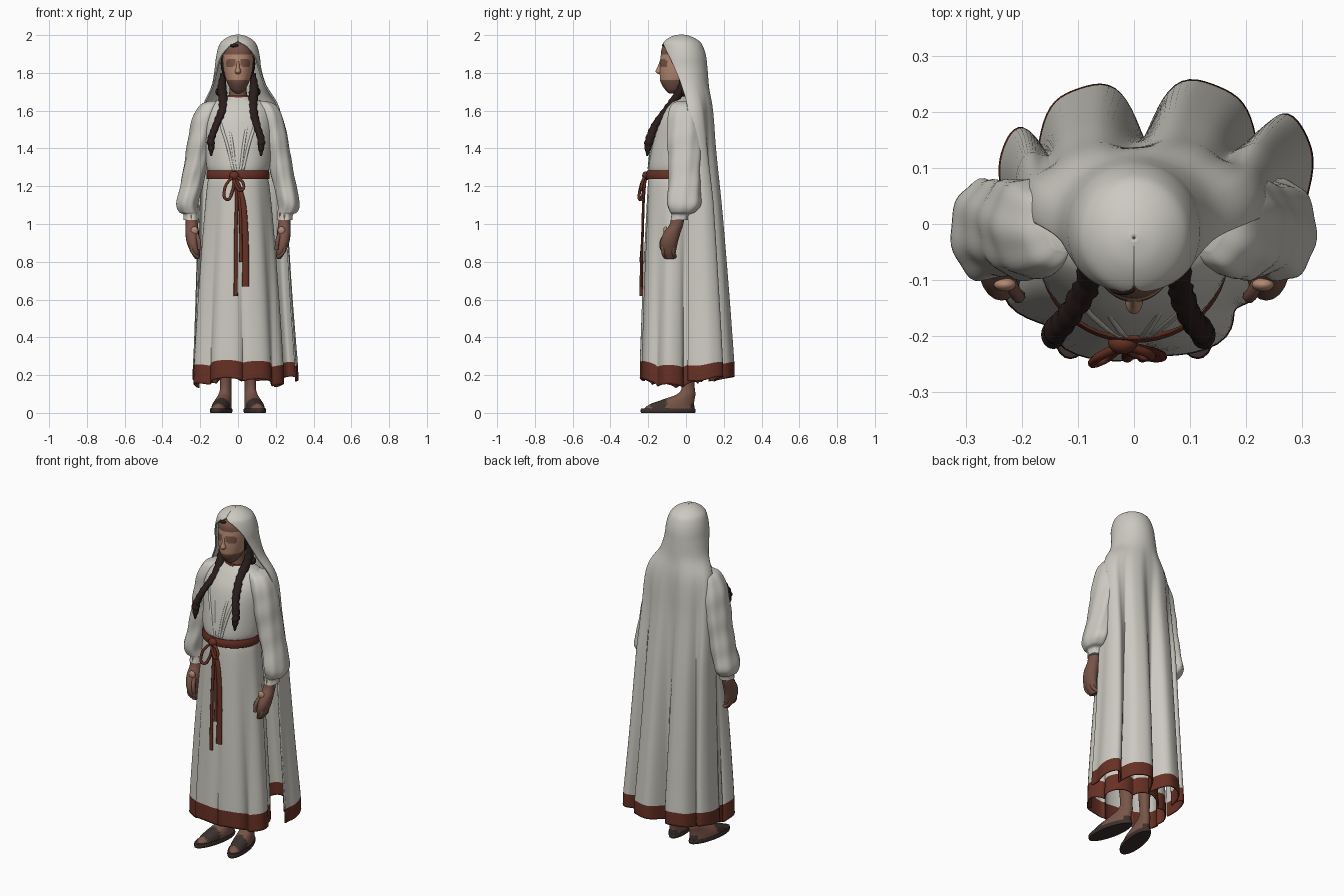
import bpy, bmesh, math
from math import sin, cos, pi, radians, copysign
from mathutils import Vector

if "Cube" in bpy.data.objects:
    bpy.data.objects.remove(bpy.data.objects["Cube"])


def material(name, r, g, b):
    m = bpy.data.materials.new(name)
    m.use_nodes = True
    m.diffuse_color = (r, g, b, 1)
    m.node_tree.nodes["Principled BSDF"].inputs["Base Color"].default_value = (r, g, b, 1)
    return m


CLOTH = material("undyed cloth", .6, .585, .53)
RUST = material("rust trim", .135, .03, .018)
FACE = material("light skin", .46, .25, .165)
SKIN = material("brown skin", .19, .09, .065)
HAIR = material("dark hair", .022, .012, .011)
LEATHER = material("dark leather", .045, .03, .026)


def shade(ob):
    bpy.ops.object.select_all(action='DESELECT')
    ob.select_set(True)
    bpy.context.view_layer.objects.active = ob
    bpy.ops.object.shade_smooth_by_angle(angle=radians(50))


def spline(rings, t):
    """Smooth interpolation through a list of rings."""
    i = min(int(t), len(rings) - 2)
    f = t - i
    a, b, c, d = (rings[max(0, min(len(rings) - 1, i + k))] for k in (-1, 0, 1, 2))
    return [.5 * (2 * q + (r - p) * f + (2 * p - 5 * q + 4 * r - s) * f * f
                  + (3 * q - p - 3 * r + s) * f ** 3) for p, q, r, s in zip(a, b, c, d)]


def loft(name, rings, mats, n=28, steps=6, warp=None, paint=None, cap=True, thick=0):
    """Rings are (x, y, z, half width, half depth[, half arc in degrees]); angle 0 is the back."""
    bm = bmesh.new()
    is_open = len(rings[0]) == 6
    rows = []
    for j in range((len(rings) - 1) * steps + 1):
        v = spline(rings, j / steps)
        arc = radians(min(v[5], 180)) if is_open else pi
        row = []
        for k in range(n + 1 if is_open else n):
            u = k / n
            a = arc * (2 * u - 1)
            p = Vector((v[0] + v[3] * sin(a), v[1] + v[4] * cos(a), v[2]))
            row.append(bm.verts.new(warp(p, u, v) if warp else p))
        rows.append((v[2], row))
    for (z0, r0), (z1, r1) in zip(rows, rows[1:]):
        for k in range(n):
            m = (k + 1) % len(r0)
            f = bm.faces.new((r0[k], r0[m], r1[m], r1[k]))
            if paint:
                c = f.calc_center_median()
                f.material_index = paint(c, (z0 + z1) / 2)
    if cap and not is_open:
        bm.faces.new(rows[0][1])
        bm.faces.new(rows[-1][1])
    bmesh.ops.recalc_face_normals(bm, faces=bm.faces)
    me = bpy.data.meshes.new(name)
    bm.to_mesh(me)
    bm.free()
    for m in mats:
        me.materials.append(m)
    ob = bpy.data.objects.new(name, me)
    bpy.context.collection.objects.link(ob)
    shade(ob)
    if thick:
        s = ob.modifiers.new("thickness", 'SOLIDIFY')
        s.thickness = thick
        s.offset = 0
    return ob


def tube(name, pts, r, mat):
    cu = bpy.data.curves.new(name, 'CURVE')
    cu.dimensions = '3D'
    cu.bevel_depth = r
    cu.bevel_resolution = 2
    cu.use_fill_caps = True
    sp = cu.splines.new('BEZIER')
    sp.bezier_points.add(len(pts) - 1)
    for b, p in zip(sp.bezier_points, pts):
        b.co = p
        b.handle_left_type = b.handle_right_type = 'AUTO'
    cu.materials.append(mat)
    ob = bpy.data.objects.new(name, cu)
    bpy.context.collection.objects.link(ob)


def ball(name, loc, size, mat):
    bpy.ops.mesh.primitive_uv_sphere_add(segments=24, ring_count=14, location=loc)
    ob = bpy.context.object
    ob.name = name
    ob.scale = size
    ob.data.materials.append(mat)
    shade(ob)


def hem_paint(c, z):
    return 1 if z < .255 else 0


# Dress: rounded pleats deepen towards the hem, which rises at the front
def pleats(p, u, v):
    low = max(0, min(1, (1.28 - v[2]) / 1.0))
    a = 2 * pi * u
    wave = 7 * a - 2.3
    k = 1 + (.008 + .065 * low) * cos(wave) + .012 * low * sin(17 * a)
    phi = a - pi + .11 * low * sin(wave)
    q = Vector((v[0] + v[3] * sin(phi) * k, v[1] + v[4] * cos(phi) * k, v[2]))
    if v[2] < .7:
        q.z += (.7 - v[2]) / .54 * (.018 * cos(2 * a) + .01 * cos(wave))
    return q


loft("dress", [(0, -.01, 1.675, .058, .058), (0, -.01, 1.66, .09, .07),
               (0, -.012, 1.625, .165, .095), (0, -.03, 1.55, .18, .12),
               (0, -.045, 1.43, .172, .135), (0, -.055, 1.31, .165, .142),
               (0, -.06, 1.26, .15, .132), (0, -.06, 1.2, .162, .14),
               (0, -.06, 1.0, .18, .15), (0, -.065, .7, .2, .158),
               (0, -.067, .42, .215, .164), (0, -.068, .26, .222, .167), (0, -.068, .16, .225, .168)],
     [CLOTH, RUST], n=112, steps=5, warp=pleats, paint=hem_paint, cap=False, thick=.006)
loft("collar_trim", [(0, -.01, 1.68, .06, .06), (0, -.01, 1.668, .066, .064)], [RUST], thick=.006, cap=False)


# Veil: dome over the head, falling over the shoulders in four rounded folds behind
def drape(p, u, v):
    low = max(0, min(1, (1.75 - v[2]) / 1.5))
    square = min(1, low * 2.5)
    back = (p.y - v[1]) / v[4]
    p.y = v[1] + v[4] * copysign(abs(back) ** (1 - .5 * square), back)
    theta = 2 * pi * (4 * u - .4)
    edge = max(0, sin(pi * u)) ** .5
    p.y += low * edge * (.058 * cos(theta) + .006 * sin(2 * pi * 11 * u))
    p.x += low * edge * .03 * sin(theta)
    if v[2] < .6:
        p.z += (.6 - v[2]) * .03 * cos(theta)
    return p


loft("veil", [(0, -.025, 2.0, .002, .002, 180), (0, -.025, 1.99, .045, .048, 180),
              (0, -.022, 1.965, .083, .09, 178), (0, -.018, 1.935, .1, .106, 150),
              (0, -.014, 1.885, .112, .117, 128), (0, -.01, 1.82, .12, .12, 113),
              (.006, .002, 1.73, .142, .116, 102), (.014, .02, 1.64, .19, .113, 97),
              (.018, .026, 1.55, .21, .114, 94), (.02, .03, 1.38, .217, .116, 92),
              (.025, .035, 1.05, .23, .132, 92), (.032, .038, .65, .245, .148, 92),
              (.038, .04, .38, .258, .156, 92), (.04, .04, .26, .265, .16, 92),
              (.04, .04, .18, .268, .162, 92)],
     [CLOTH, RUST], n=120, steps=5, warp=drape, paint=hem_paint, thick=.008)


# Head and neck
def face_paint(c, z):
    if z > 1.9 or z < 1.762:
        return 1
    return 1 if 1.835 < z < 1.87 and .018 < abs(c.x) < .06 else 0


loft("head", [(0, -.075, 1.692, .012, .016), (0, -.066, 1.71, .036, .044),
              (0, -.058, 1.75, .058, .076), (0, -.05, 1.79, .07, .089),
              (0, -.045, 1.84, .077, .094), (0, -.04, 1.89, .08, .094),
              (0, -.035, 1.935, .074, .09), (0, -.03, 1.97, .045, .05)],
     [FACE, SKIN], n=40, paint=face_paint)
loft("nose", [(0, -.128, 1.865, .007, .01), (0, -.132, 1.83, .01, .019),
              (0, -.136, 1.806, .016, .025), (0, -.132, 1.793, .01, .012)], [FACE], n=14)
loft("neck", [(0, -.015, 1.77, .045, .048), (0, -.012, 1.7, .046, .048), (0, -.01, 1.64, .06, .056)], [SKIN])
ball("hair_cap", (0, -.01, 1.85), (.092, .08, .12), HAIR)
ball("hairline_tuft", (-.02, -.117, 1.945), (.022, .01, .01), HAIR)

# Braids, with twisted bulges
def braid_twist(p, u, v):
    k = 1 + .1 * sin(v[2] * 190)
    return Vector((v[0] + (p.x - v[0]) * k, v[1] + (p.y - v[1]) * k, p.z))


for label, s, tip in (("right", -1, -.142), ("left", 1, .122)):
    loft(label + "_braid", [(s * .08, -.01, 1.8, .012, .02), (s * .085, -.02, 1.72, .024, .028),
                            (s * .078, -.09, 1.62, .024, .026), (tip * .8, -.16, 1.53, .02, .022),
                            (tip, -.192, 1.45, .02, .024), (tip, -.2, 1.41, .018, .02),
                            (tip, -.205, 1.36, .004, .004)],
         [HAIR], n=16, steps=8, warp=braid_twist)
    ball(label + "_braid_knot", (s * .1, -.005, 1.7), (.02, .022, .022), HAIR)

# Belt, bow and hanging cords
loft("belt", [(0, -.06, 1.282, .157, .14), (0, -.06, 1.26, .162, .146), (0, -.06, 1.238, .16, .143)],
     [RUST], n=48, cap=False, thick=.012)
ball("belt_knot", (-.02, -.212, 1.255), (.026, .02, .024), RUST)
for i, (dx, drop, out) in enumerate(((-.05, .13, .02), (.05, .08, .012))):
    tube("bow_loop_%d" % (i + 1), [(-.02, -.215, 1.26), (-.02 + dx, -.222 - out, 1.24 - drop * .4),
         (-.02 + dx * .8, -.225 - out, 1.26 - drop), (-.02 + dx * .2, -.225, 1.25 - drop * .6),
         (-.02, -.215, 1.255)], .008, RUST)
for i, (x, end, w) in enumerate(((.04, .67, .016), (-.012, .62, .009), (.015, .8, .008))):
    loft("belt_tail_%d" % (i + 1), [(-.015, -.215, 1.25, w * .6, .007), (x * .6, -.225, 1.12, w, .007),
         (x, -.231, .92, w, .007), (x, -.238, end, w * 1.2, .009)], [RUST], n=12)

# Gathered folds on the chest
for s, side in ((-1, "right"), (1, "left")):
    for i, w in enumerate((1, 1.9)):
        tube("%s_chest_fold_%d" % (side, i + 1),
             [(s * .05 * w, -.095 + .006 * w, 1.62), (s * .048 * w, -.148 + .007 * w, 1.54),
              (s * .03 * w, -.183 + .004 * w, 1.42), (s * .014 * w, -.196, 1.29)], .008, CLOTH)


# Sleeves, hands, legs and feet
def gathers(p, u, v):
    k = 1 + .03 * cos(2 * pi * 7 * u + v[2] * 9) + .02 * sin(v[2] * 45 + 6 * u)
    return Vector((v[0] + (p.x - v[0]) * k, v[1] + (p.y - v[1]) * k, p.z))


def sandal_paint(c, z):
    return 1 if c.z < .022 or (-.185 < c.y < -.1) or (c.y > .02 and c.z < .05) else 0


for s, side in ((-1, "right"), (1, "left")):
    loft(side + "_sleeve", [(s * .125, -.008, 1.65, .03, .04), (s * .15, -.01, 1.628, .052, .07),
                            (s * .174, -.01, 1.56, .066, .085), (s * .198, -.008, 1.45, .066, .09),
                            (s * .222, -.006, 1.32, .063, .085), (s * .248, -.008, 1.2, .06, .085),
                            (s * .268, -.012, 1.11, .058, .09), (s * .262, -.02, 1.065, .052, .068),
                            (s * .25, -.03, 1.05, .04, .048), (s * .248, -.035, 1.02, .04, .046)],
         [CLOTH], n=44, warp=gathers)
    loft(side + "_hand", [(s * .247, -.04, 1.06, .032, .036), (s * .245, -.05, 1.0, .032, .036),
                          (s * .242, -.075, .95, .036, .045), (s * .238, -.09, .9, .033, .046),
                          (s * .226, -.092, .85, .024, .038), (s * .215, -.085, .815, .012, .02)],
         [SKIN], n=20)
    ball(side + "_hand_light_patch", (s * .23, -.108, .965), (.02, .012, .022), FACE)
    tube(side + "_thumb", [(s * .222, -.1, .95), (s * .208, -.128, .91), (s * .204, -.128, .865)], .011, SKIN)
    for i in range(3):
        tube("%s_finger_%d" % (side, i + 1), [(s * .245, -.118 + .026 * i, .9),
             (s * .238, -.12 + .026 * i, .85), (s * .212, -.108 + .024 * i, .825)], .011, SKIN)

    def splay(p, u, v, s=s):
        p.x -= s * .17 * p.y
        return p

    loft(side + "_foot", [(s * .067, .005, .45, .045, .045), (s * .067, .01, .24, .034, .038),
                          (s * .067, .012, .14, .029, .034), (s * .069, .002, .1, .033, .048),
                          (s * .071, -.04, .07, .04, .085), (s * .072, -.075, .045, .047, .118),
                          (s * .073, -.09, .018, .05, .137)],
         [SKIN, LEATHER], n=32, warp=splay, paint=sandal_paint)
    loft(side + "_sandal_sole", [(s * .073, -.095, .024, .052, .143), (s * .073, -.095, .012, .055, .146),
                                 (s * .073, -.095, 0, .052, .143)], [LEATHER], n=32, steps=2, warp=splay)
